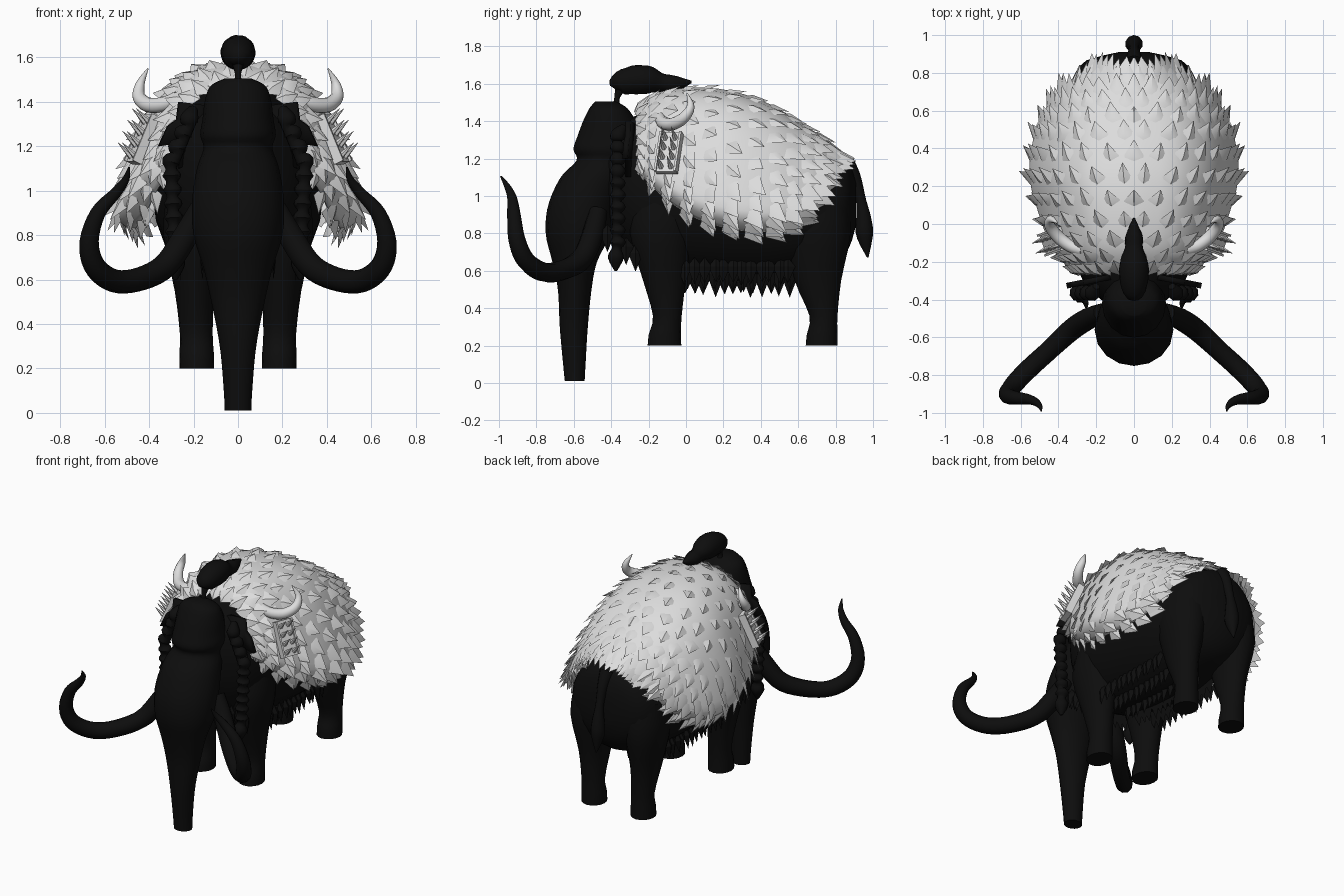
import bpy, bmesh, math, random
from mathutils import Vector, Matrix

random.seed(4)
old = bpy.data.objects.get("Cube")
if old:
    bpy.data.objects.remove(old, do_unlink=True)


def material(name, value):
    mat = bpy.data.materials.new(name)
    mat.use_nodes = True
    color = (value, value, value, 1)
    mat.diffuse_color = color
    shader = next(n for n in mat.node_tree.nodes if n.type == "BSDF_PRINCIPLED")
    shader.inputs["Base Color"].default_value = color
    return mat


HIDE = material("black_hide", 0.004)
FUR = material("pale_fur", 0.72)


def build(name, verts, faces, mat, mirror=False, angle=40, thickness=0):
    mesh = bpy.data.meshes.new(name)
    mesh.from_pydata([tuple(v) for v in verts], [], faces)
    bm = bmesh.new()
    bm.from_mesh(mesh)
    bmesh.ops.recalc_face_normals(bm, faces=bm.faces)
    bm.to_mesh(mesh)
    bm.free()
    mesh.materials.append(mat)
    obj = bpy.data.objects.new(name, mesh)
    bpy.context.collection.objects.link(obj)
    bpy.ops.object.select_all(action="DESELECT")
    obj.select_set(True)
    bpy.context.view_layer.objects.active = obj
    bpy.ops.object.shade_smooth_by_angle(angle=math.radians(angle))
    if thickness:
        solid = obj.modifiers.new("thickness", "SOLIDIFY")
        solid.thickness = thickness
    if mirror:
        obj.modifiers.new("mirror", "MIRROR")
    return obj


def spline(points, t):
    """Point on a smooth curve through rows of numbers, t from 0 to 1."""
    last = len(points) - 1
    s = min(max(t, 0), 1) * last
    i = min(int(s), last - 1)
    f = s - i
    rows = [points[min(max(i + k, 0), last)] for k in (-1, 0, 1, 2)]
    return [b + 0.5 * f * (c - a + f * (2 * a - 5 * b + 4 * c - d + f * (3 * (b - c) + d - a)))
            for a, b, c, d in zip(*rows)]


def resample(points, count):
    return [spline(points, k / (count - 1)) for k in range(count)]


def loft(name, rings, mat, mirror=False, angle=50):
    n = len(rings[0])
    verts = [v for ring in rings for v in ring]
    faces = [(i * n + j, i * n + (j + 1) % n, (i + 1) * n + (j + 1) % n, (i + 1) * n + j)
             for i in range(len(rings) - 1) for j in range(n)]
    faces += [tuple(range(n)), tuple(range(len(verts) - n, len(verts)))]
    return build(name, verts, faces, mat, mirror, angle)


def ellipse(center, a, b, n=16):
    turns = [math.tau * k / n for k in range(n)]
    return [Vector(center) + a * math.cos(t) + b * math.sin(t) for t in turns]


def column(name, rows, count, mirror=False):
    """Upright loft from rows of z, x, y, x radius, y radius."""
    rings = [ellipse((x, y, z), Vector((rx, 0, 0)), Vector((0, ry, 0)))
             for z, x, y, rx, ry in resample(rows, count)]
    return loft(name, rings, HIDE, mirror)


def tube(name, path, mat, count=24, mirror=False, flat=1, sides=10):
    """Tapered tube from rows of x, y, z, radius."""
    rows = resample(path, count)
    rings = []
    for k, (x, y, z, r) in enumerate(rows):
        ahead, behind = rows[min(k + 1, count - 1)], rows[max(k - 1, 0)]
        way = (Vector(ahead[:3]) - Vector(behind[:3])).normalized()
        a = way.cross(Vector((0.3, 1, 0.1))).normalized()
        b = way.cross(a)
        rings.append(ellipse((x, y, z), a * max(r, 0.002) * flat, b * max(r, 0.002), sides))
    return loft(name, rings, mat, mirror)


def add_tuft(bag, base, way, side, normal, length, lift, width):
    """Pointed lock of fur with a raised ridge."""
    verts, faces = bag
    k = len(verts)
    verts += [base - side * width, base + side * width, base + normal * 0.02,
              base - way * 0.05 - normal * 0.01, base + way * length + normal * lift]
    faces += [(k, k + 2, k + 4), (k + 2, k + 1, k + 4), (k + 3, k + 2, k),
              (k + 3, k + 1, k + 2), (k, k + 4, k + 1), (k, k + 1, k + 3)]


# Body: y, half width, top, bottom
BODY = [(-.43, .14, 1.36, .86), (-.3, .27, 1.42, .7), (-.1, .34, 1.46, .6), (.15, .38, 1.48, .55),
        (.4, .38, 1.4, .54), (.6, .36, 1.31, .57), (.78, .31, 1.23, .62), (.87, .23, 1.18, .72), (.91, .08, 1.07, .85)]
loft("body", [ellipse((0, y, (top + low) / 2), Vector((w, 0, 0)), Vector((0, 0, (top - low) / 2)), 24)
              for y, w, top, low in resample(BODY, 25)], HIDE)

# Legs
column("front_leg", [(.2, .186, -.115, .078, .09), (.26, .186, -.113, .078, .086), (.36, .188, -.1, .074, .077),
                     (.55, .195, -.115, .09, .115), (.8, .2, -.13, .135, .17), (1, .18, -.1, .14, .17)], 16, True)
column("hind_leg", [(.2, .186, .725, .078, .085), (.26, .186, .728, .078, .082), (.36, .188, .735, .074, .075),
                    (.55, .195, .705, .09, .125), (.8, .2, .705, .135, .175), (1, .18, .7, .14, .16)], 16, True)

# Head and trunk in one upright loft
column("head_and_trunk", [
    (.01, 0, -.595, .06, .053), (.1, 0, -.597, .064, .06), (.3, 0, -.6, .082, .075), (.5, 0, -.595, .12, .09),
    (.65, 0, -.595, .155, .12), (.8, 0, -.575, .2, .175), (.95, 0, -.55, .207, .187), (1.1, 0, -.49, .185, .18),
    (1.19, 0, -.43, .155, .155), (1.25, 0, -.42, .17, .182), (1.32, 0, -.415, .16, .165), (1.4, 0, -.41, .15, .14),
    (1.47, 0, -.415, .125, .1), (1.505, 0, -.43, .06, .055)], 50)

# Tusks
tube("tusk", [(.17, -.47, .92, .05), (.24, -.5, .79, .058), (.33, -.56, .66, .058), (.45, -.67, .6, .054),
              (.56, -.77, .595, .052), (.645, -.86, .66, .05), (.67, -.905, .77, .045), (.63, -.92, .9, .036),
              (.55, -.93, .99, .026), (.505, -.955, 1.05, .017), (.49, -.99, 1.105, .004)], HIDE, 44, True)

# Ears: thin ragged fans
outline = [(.12, 1.38), (.27, 1.4), (.28, 1.32), (.32, 1.29), (.36, 1.2), (.29, 1.21), (.27, 1.1), (.15, 1.15)]
build("ear", [(x, -.24 - x * 0.2, z) for x, z in outline], [tuple(range(len(outline)))], HIDE, True, 30, 0.03)

# Topknot, tail and braids
tube("topknot_stem", [(0, -.37, 1.47, .025), (0, -.37, 1.52, .014), (0, -.35, 1.58, .03)], HIDE, 8)
tube("topknot", [(0, -.385, 1.575, .025), (0, -.36, 1.6, .06), (0, -.28, 1.62, .078), (0, -.2, 1.62, .075),
                 (0, -.13, 1.605, .05), (0, -.06, 1.6, .045), (0, .03, 1.61, .006)], HIDE, 22)
tube("tail", [(0, .85, 1.18, .05), (0, .9, 1.1, .035), (0, .935, .98, .027), (0, .95, .88, .04),
              (0, .955, .79, .045), (0, .972, .67, .004)], HIDE, 18)
beads = [(.2, -.33, 1.37, .02)]
for k in range(10):
    z = 1.32 - k * 0.063
    x = 0.22 + 0.09 * min(k / 3, 1) - 0.003 * k
    beads += [(x, -.365, z, .044), (x, -.37, z - .032, .026)]
beads += [(.28, -.375, .67, .045), (.28, -.375, .6, .008)]
tube("braid", beads, HIDE, 70, True, sides=8)

# Shaggy fringe under the belly and chest
fringe = ([], [])
down, along = Vector((0, 0, -1)), Vector((0, 1, 0))
for x in (0.04, 0.15, 0.25):
    out = Vector((1, 0, 0))
    for k in range(12):
        base = Vector((x, k * 0.05 + random.uniform(-.01, .01), 0.56 + x * x))
        add_tuft(fringe, base, down, along, out, random.uniform(.08, .11), 0.01, 0.04)
    for k in range(4):
        base = Vector((x, -.42 + k * 0.05, 0.8 - k * 0.035))
        add_tuft(fringe, base, down, along, out, 0.1, 0.01, 0.04)
build("belly_fringe", *fringe, HIDE, True, 30)

# Fur cape: y, half width, top, bottom, with a shared cross-section
CAPE = [(-.25, .33, 1.49, 1.12), (-.13, .43, 1.56, 1), (.05, .5, 1.58, .88), (.25, .55, 1.56, .82),
        (.45, .53, 1.49, .81), (.6, .47, 1.4, .86), (.72, .38, 1.32, .98), (.8, .23, 1.25, 1.15)]
SECTION = [(0, 0), (.4, .05), (.68, .22), (.86, .48), (.97, .73), (1, .9), (.85, 1)]


def cape_point(u, v):
    y, w, top, low = spline(CAPE, u)
    across, drop = spline(SECTION, abs(v))
    return Vector((math.copysign(w * across, v), y, top + (low - top) * drop))


rows, cols = 24, 36
grid = [cape_point(i / rows, 2 * j / cols - 1) for i in range(rows + 1) for j in range(cols + 1)]
quads = []
for i in range(rows):
    for j in range(cols):
        k = i * (cols + 1) + j
        quads.append((k, k + 1, k + cols + 2, k + cols + 1))
build("fur_cape", grid, quads, FUR, angle=60, thickness=0.025)

# Overlapping fur locks flowing back and down over the cape
locks = ([], [])
heart = Vector((0, 0.25, 1.05))
for i in range(13):
    for j in range(11):
        u = i / 12
        v = min((j + (0.5 if i % 2 else 0.02)) / 10, 1)
        p = cape_point(u, v)
        back = (cape_point(u + .02, v) - cape_point(u - .02, v)).normalized()
        fall = (cape_point(u, min(v + .02, 1)) - cape_point(u, v - .02)).normalized()
        normal = (p - heart).normalized()
        way = (back * 0.7 + fall * v).normalized()
        side = way.cross(normal).normalized()
        add_tuft(locks, p - normal * 0.008, way, side, normal, random.uniform(.07, .1),
                 random.uniform(.015, .03) + 0.045 * v * u ** 0.3, random.uniform(.045, .06))
build("fur_locks", *locks, FUR, True, 35)

# Shoulder horns
tube("shoulder_horn", [(.27, -.14, 1.42, .03), (.33, -.12, 1.39, .034), (.4, -.07, 1.385, .034),
                       (.445, -.01, 1.42, .03), (.44, .025, 1.48, .021), (.405, .005, 1.55, .003)], FUR, 20, True)

# Studded shoulder plates
place = Matrix.Translation((.425, -.09, 1.23)) @ Matrix.Rotation(-.35, 4, "Z") @ Matrix.Rotation(-.41, 4, "Y")
bm = bmesh.new()
bmesh.ops.create_cube(bm, size=1, matrix=place @ Matrix.Diagonal((.035, .12, .23, 1)))
for s in (-1, 1):
    rail = Matrix.Translation((.02, s * 0.056, 0)) @ Matrix.Diagonal((.02, .012, .23, 1))
    bmesh.ops.create_cube(bm, size=1, matrix=place @ rail)
    for k in range(4):
        spot = Matrix.Translation((.05, s * 0.028, k * 0.056 - .075)) @ Matrix.Rotation(math.radians(70), 4, "Y")
        bmesh.ops.create_cone(bm, segments=6, radius1=.018, radius2=.001, depth=.1, matrix=place @ spot)
bm.verts.index_update()
build("studded_plate", [v.co.copy() for v in bm.verts],
      [tuple(v.index for v in f.verts) for f in bm.faces], FUR, True, 30)
bm.free()
